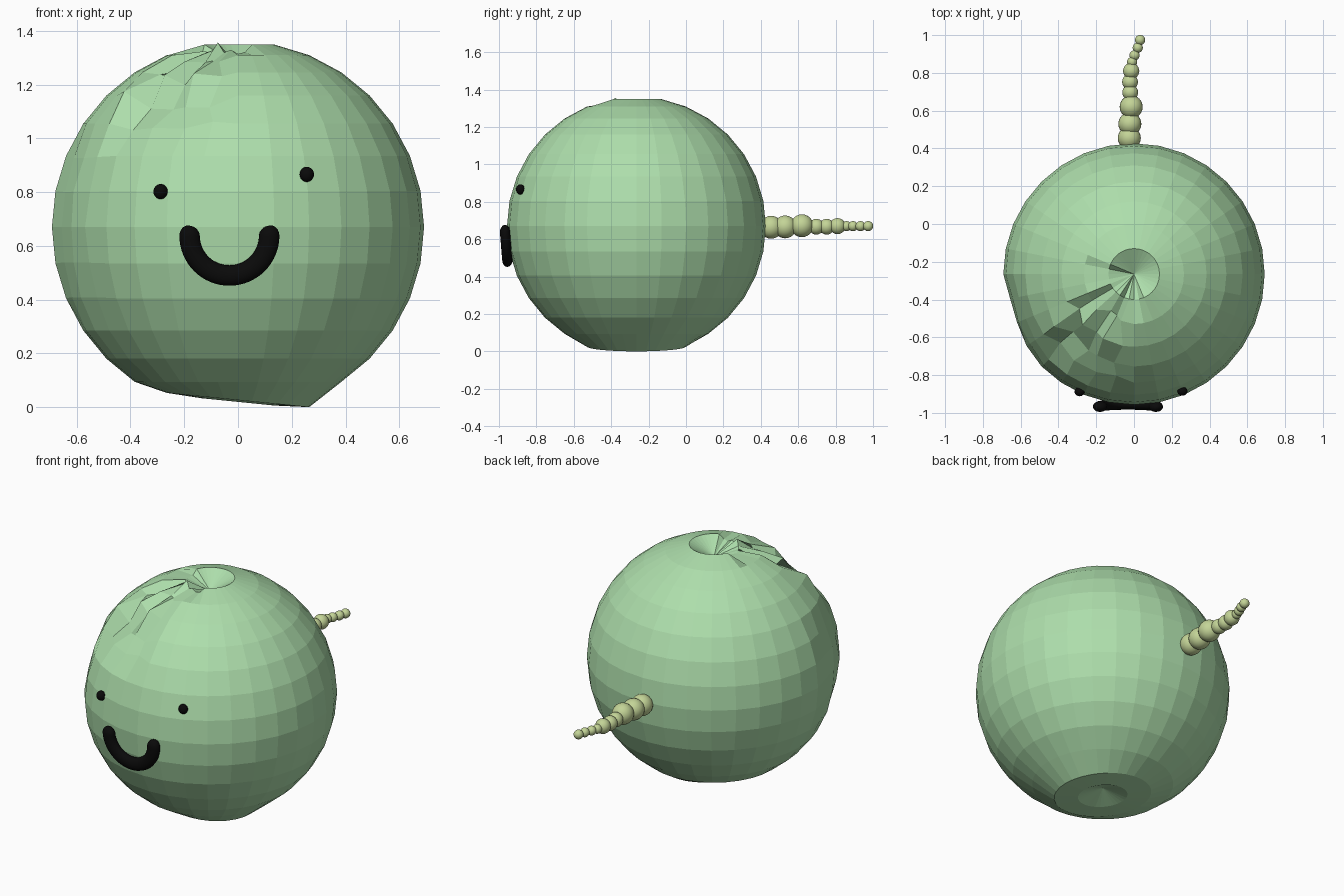
import bpy, bmesh, math, random
from mathutils import Vector, Matrix

if "Cube" in bpy.data.objects:
    bpy.data.objects.remove(bpy.data.objects["Cube"])

random.seed(4)
C = Vector((0, -0.265, 0.67))   # body centre
R = 0.692


def material(name, rgb):
    m = bpy.data.materials.new(name)
    m.diffuse_color = (*rgb, 1)
    m.use_nodes = True
    m.node_tree.nodes["Principled BSDF"].inputs["Base Color"].default_value = m.diffuse_color
    return m


green = material("soft green", (0.42, 0.73, 0.41))
lime = material("yellow green", (0.55, 0.66, 0.31))
black = material("black", (0.003, 0.003, 0.003))


def finish(name, bm, mat, smooth):
    bmesh.ops.recalc_face_normals(bm, faces=bm.faces)
    for f in bm.faces:
        f.smooth = smooth
    me = bpy.data.meshes.new(name)
    bm.to_mesh(me)
    bm.free()
    me.materials.append(mat)
    ob = bpy.data.objects.new(name, me)
    bpy.context.collection.objects.link(ob)
    return ob


def ball(bm, pos, r, u=24, v=12, scale=(1, 1, 1)):
    mat = Matrix.Translation(pos) @ Matrix.Diagonal((*scale, 1))
    bmesh.ops.create_uvsphere(bm, u_segments=u, v_segments=v, radius=r, matrix=mat)


# Body: faceted ball, sunken poles, crumpled patch at the upper front left
bm = bmesh.new()
bmesh.ops.create_uvsphere(bm, u_segments=32, v_segments=16, radius=R)
for v in bm.verts:
    polar = math.degrees(math.acos(max(-1, min(1, v.co.z / R))))
    side = math.degrees(math.atan2(-v.co.x, -v.co.y))  # 0 = front, 90 = left
    if polar < 1:                                   # top hollow
        v.co.z = 0.60
    elif polar < 12:                                # rim of the hollow
        if -20 < side < 70:
            v.co.z += random.uniform(-0.04, 0.012)
        elif 70 <= side < 110:
            v.co.z -= 0.03
    elif polar > 179:                               # bottom hollow
        v.co.z = 0.07 - C.z
    elif polar > 167:
        v.co.z = 0.02 - 0.1 * v.co.x - C.z
    elif polar > 156:                               # slanted base rim
        v.co.z = 0.027 - 0.1 * v.co.x - C.z
    elif polar < 60 and 3 < side < 66 - max(0, polar - 40):  # crumple
        v.co *= random.uniform(0.92, 0.985)
        v.co += Vector([random.uniform(-0.025, 0.025) for _ in range(3)])
    elif 60 < polar < 115 and 55 < side < 85:       # worn left side
        v.co *= random.uniform(0.965, 0.99)
bmesh.ops.translate(bm, verts=bm.verts, vec=C)
finish("body", bm, green, False)

# Eyes
for name, x, z in (("left_eye", -0.288, 0.802), ("right_eye", 0.256, 0.866)):
    bm = bmesh.new()
    y = C.y - math.sqrt(R * R - x * x - (z - C.z) ** 2) - 0.008
    ball(bm, (x, y, z), 0.028, scale=(0.95, 0.85, 1))
    finish(name, bm, black, True)

# Smile: flattened tube along a half circle, with rounded ends
bm = bmesh.new()
MAJOR, TUBE, SIDES = 0.148, 0.038, 16
cap = TUBE / MAJOR
stations = []
for i in range(1, 7):
    a = math.pi / 2 * i / 6
    stations.append((-cap * math.cos(a), math.sin(a)))
stations += [(math.pi * i / 32, 1) for i in range(1, 32)]
stations += [(math.pi - t, s) for t, s in reversed(stations[:6])]
rings = []
for t, s in stations:
    ring = []
    for k in range(SIDES):
        a = 2 * math.pi * k / SIDES
        rad = MAJOR + TUBE * s * math.cos(a)
        y = -0.967 + 0.012 * max(0, math.sin(t)) + 0.028 * s * math.sin(a)
        ring.append(bm.verts.new((-0.032 - rad * math.cos(t), y, 0.638 - rad * math.sin(t))))
    rings.append(ring)
for r0, r1 in zip(rings, rings[1:]):
    for k in range(SIDES):
        j = (k + 1) % SIDES
        bm.faces.new((r0[k], r0[j], r1[j], r1[k]))
bm.faces.new(rings[0])
bm.faces.new(rings[-1])
finish("smile", bm, black, True)

# Tail: string of shrinking beads
beads = [(-0.025, 0.455, 0.664, 0.061), (-0.022, 0.53, 0.666, 0.061),
         (-0.015, 0.62, 0.672, 0.061), (-0.02, 0.697, 0.667, 0.042),
         (-0.021, 0.752, 0.667, 0.042), (-0.015, 0.81, 0.67, 0.043),
         (-0.01, 0.858, 0.67, 0.027), (0.003, 0.893, 0.67, 0.027),
         (0.02, 0.933, 0.67, 0.027), (0.032, 0.974, 0.67, 0.027)]
bm = bmesh.new()
for x, y, z, r in beads:
    ball(bm, (x, y, z), r)
finish("tail", bm, lime, True)
